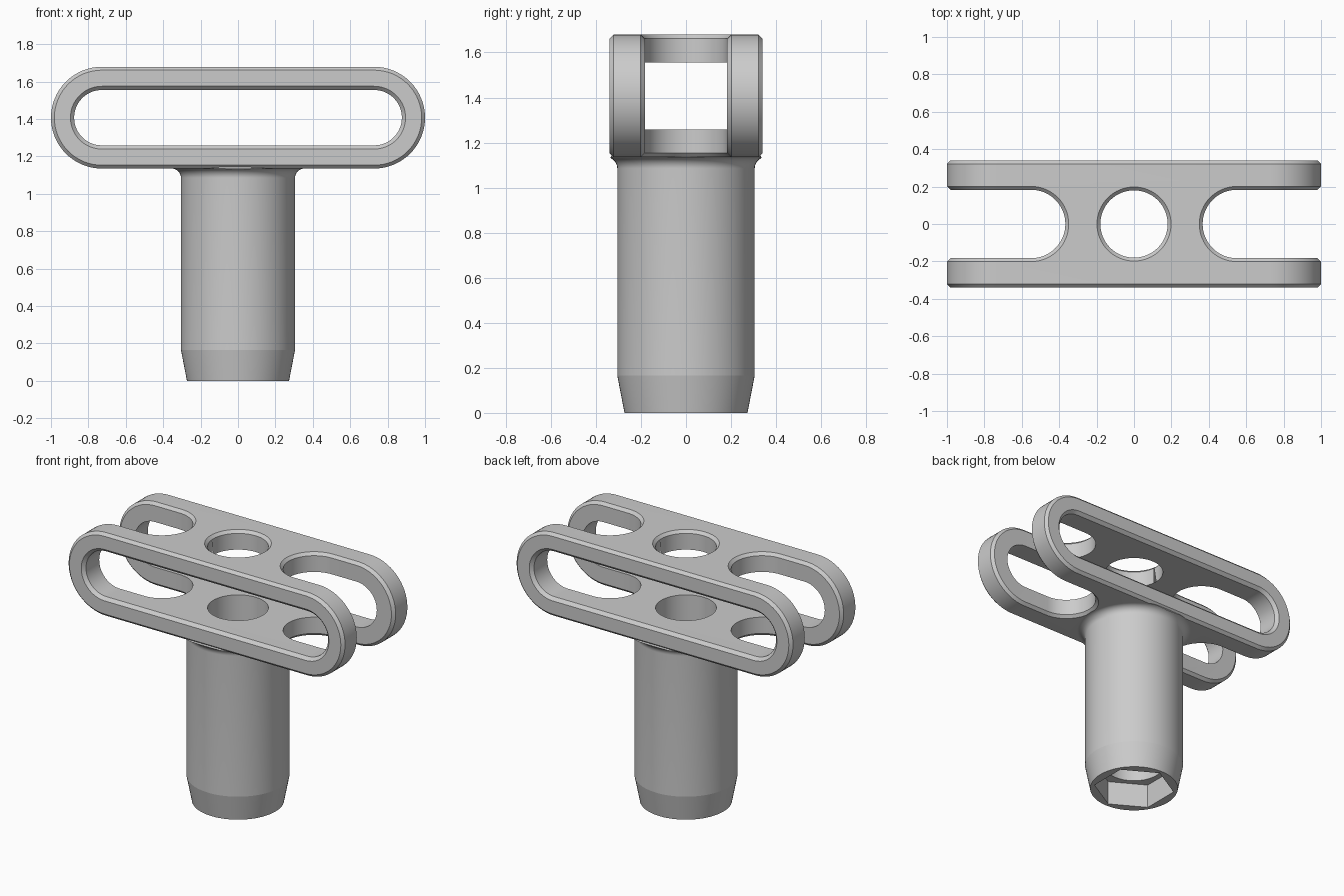
import bpy, bmesh
from math import pi, sin, cos

if "Cube" in bpy.data.objects:
    bpy.data.objects.remove(bpy.data.objects["Cube"])

HEAD_Z = 1.407


def loft(name, rings, half=0.0, centre=(0, 0, 0), axis='Z', n=64):
    """Loft circles or stadiums (length along x); rings = (position on axis, radius)."""
    bm = bmesh.new()
    per_side = n // 2 + (1 if half else 0)
    loops = []
    for w, r in rings:
        loop = []
        for side in (0, 1):
            for i in range(per_side):
                a = -pi / 2 + pi * side + 2 * pi * i / n
                u = r * cos(a) + (half if side == 0 else -half)
                v = r * sin(a)
                p = (u, v, w) if axis == 'Z' else (u, w, v)
                loop.append(bm.verts.new([p[k] + centre[k] for k in range(3)]))
        loops.append(loop)
    for a, b in zip(loops, loops[1:]):
        for i in range(len(a)):
            j = (i + 1) % len(a)
            bm.faces.new((a[i], a[j], b[j], b[i]))
    bm.faces.new(loops[0])
    bm.faces.new(loops[-1])
    bmesh.ops.recalc_face_normals(bm, faces=bm.faces)
    me = bpy.data.meshes.new(name)
    bm.to_mesh(me)
    bm.free()
    ob = bpy.data.objects.new(name, me)
    bpy.context.collection.objects.link(ob)
    return ob


def apply(ob, mod):
    bpy.context.view_layer.objects.active = ob
    bpy.ops.object.modifier_apply(modifier=mod.name)


def combine(ob, other, operation='DIFFERENCE'):
    mod = ob.modifiers.new("combine", 'BOOLEAN')
    mod.operation, mod.solver, mod.object = operation, 'EXACT', other
    apply(ob, mod)
    bpy.data.objects.remove(other)


# Rounded head with open side slots and a hole in its top
head = loft("t_handle", [(-0.34, 0.272), (0.34, 0.272)], 0.728, (0, 0, HEAD_Z), 'Y')
for s in (-1, 1):
    combine(head, loft("side_slot", [(1.0, 0.183), (1.9, 0.183)], 0.5, (s * 1.05, 0, 0)))
combine(head, loft("top_hole", [(HEAD_Z, 0.18), (1.9, 0.18)]))

# Chamfer all outer rims
bevel = head.modifiers.new("chamfer", 'BEVEL')
bevel.width, bevel.segments = 0.018, 1
bevel.limit_method, bevel.angle_limit = 'ANGLE', pi / 4
apply(head, bevel)

# Long slot front to back, flared at both rims
combine(head, loft("long_slot", [(-0.36, 0.188), (-0.32, 0.148), (0.32, 0.148), (0.36, 0.188)],
                   0.728, (0, 0, HEAD_Z), 'Y'))

# Shaft with tapered foot and a fillet under the head
F = 0.05
fillet = [(1.135 - F + F * sin(t), 0.305 + F - F * cos(t))
          for t in (pi / 2 * i / 12 for i in range(13))]
shaft = loft("shaft", [(0, 0.273), (0.165, 0.305)] + fillet + [(1.2, 0.29)])
for v in shaft.data.vertices:
    v.co.y = max(-0.335, min(0.335, v.co.y))
combine(head, shaft, 'UNION')

# Bore through the shaft and hexagonal socket in the foot
combine(head, loft("bore", [(-0.1, 0.18), (1.4, 0.18)]))
combine(head, loft("hex_socket", [(-0.1, 0.25), (0.16, 0.25)], n=6))

bpy.ops.object.select_all(action='DESELECT')
head.select_set(True)
bpy.context.view_layer.objects.active = head
bpy.ops.object.shade_smooth_by_angle(angle=0.15)
